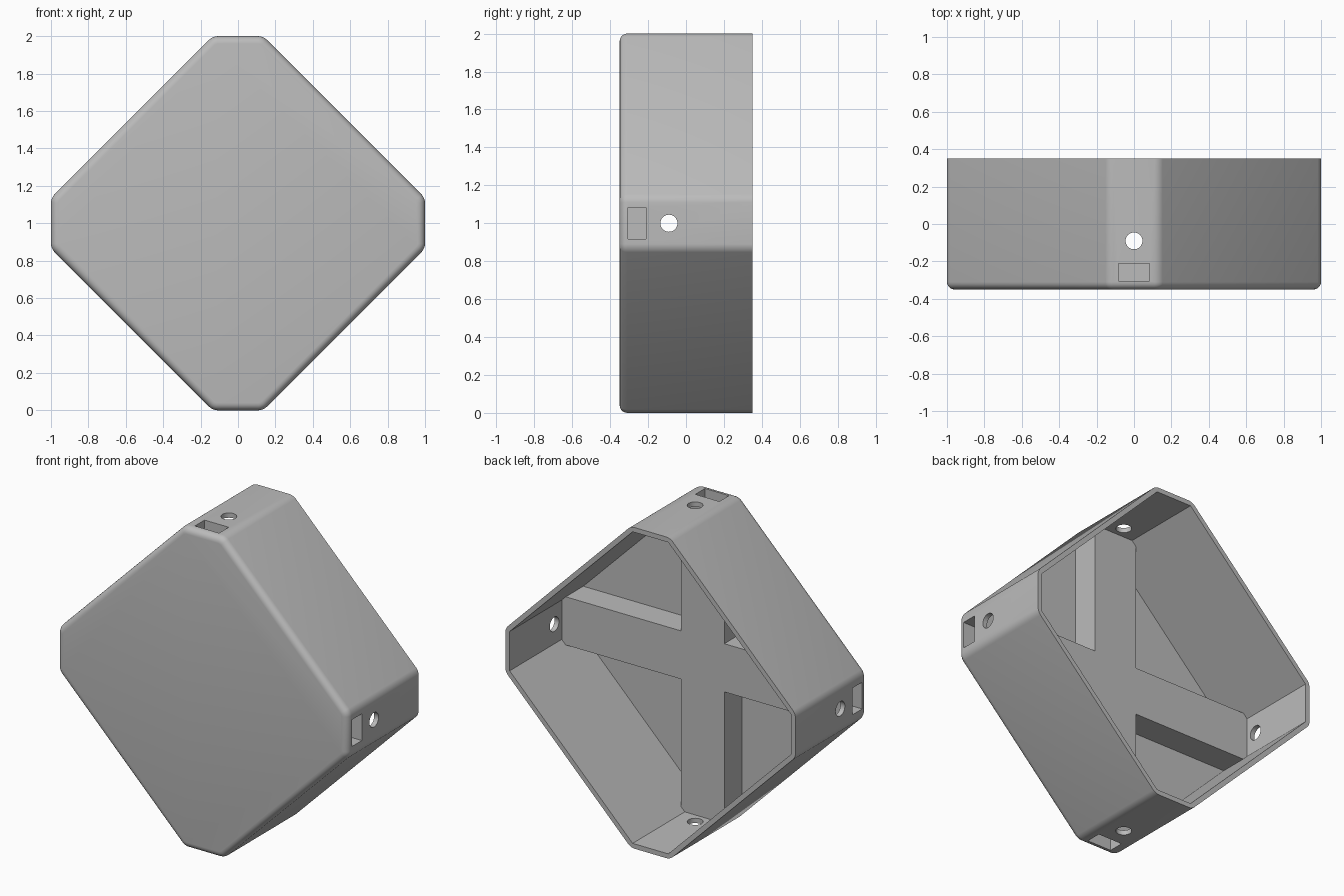
import bpy
import bmesh
from math import pi, radians
from mathutils import Matrix

BACK, FRONT = 0.35, -0.35
CENTRE_Z = 1.0
WALL = 0.03
CORNER = 0.135            # half width of each flat tip

cube = bpy.data.objects.get("Cube")
if cube:
    bpy.data.objects.remove(cube, do_unlink=True)

grey = bpy.data.materials.new("light grey")
grey.use_nodes = True
colour = (0.5, 0.5, 0.5, 1)
grey.diffuse_color = colour
grey.node_tree.nodes["Principled BSDF"].inputs["Base Color"].default_value = colour


def make_object(name, bm):
    bmesh.ops.recalc_face_normals(bm, faces=bm.faces)
    mesh = bpy.data.meshes.new(name)
    bm.to_mesh(mesh)
    bm.free()
    mesh.materials.append(grey)
    obj = bpy.data.objects.new(name, mesh)
    bpy.context.collection.objects.link(obj)
    return obj


def octagon_prism(tip, half, y0, y1):
    """Diamond with clipped tips, extruded along y."""
    corners = []
    for sx, sz in ((1, 1), (-1, 1), (-1, -1), (1, -1)):
        pair = [(sx * tip, sz * half), (sx * half, sz * tip)]
        corners += pair if sx * sz > 0 else pair[::-1]
    bm = bmesh.new()
    face = bm.faces.new([bm.verts.new((x, y0, CENTRE_Z + z)) for x, z in corners])
    out = bmesh.ops.extrude_face_region(bm, geom=[face])
    moved = [v for v in out["geom"] if isinstance(v, bmesh.types.BMVert)]
    bmesh.ops.translate(bm, verts=moved, vec=(0, y1 - y0, 0))
    bmesh.ops.recalc_face_normals(bm, faces=bm.faces)
    return bm


def box(name, x0, x1, y0, y1, z0, z1):
    bm = bmesh.new()
    size = Matrix.Diagonal((x1 - x0, y1 - y0, z1 - z0, 1))
    place = Matrix.Translation(((x0 + x1) / 2, (y0 + y1) / 2, (z0 + z1) / 2))
    bmesh.ops.create_cube(bm, size=1, matrix=place @ size)
    return make_object(name, bm)


def cut(target, cutter):
    cutter.hide_render = True
    bpy.context.view_layer.objects.active = target
    mod = target.modifiers.new("cut", "BOOLEAN")
    mod.operation = "DIFFERENCE"
    mod.solver = "EXACT"
    mod.object = cutter
    bpy.ops.object.modifier_apply(modifier=mod.name)
    bpy.data.objects.remove(cutter, do_unlink=True)


# Outer shell: softened long corners, then a rounded front rim
bm = octagon_prism(1.0, CORNER, FRONT, BACK)
long_edges = [e for e in bm.edges if abs(e.verts[0].co.y - e.verts[1].co.y) > 0.1]
bmesh.ops.bevel(bm, geom=long_edges, offset=0.025, segments=4, profile=0.5, affect="EDGES")
front_edges = [e for e in bm.edges if all(v.co.y < FRONT + 0.001 for v in e.verts)]
bmesh.ops.bevel(bm, geom=front_edges, offset=0.04, segments=5, profile=0.5, affect="EDGES")
shell = make_object("shell", bm)

# Cavity open at the back, leaving a raised cross of two bars inside
FLOOR, BAR_TOP, BAR = -0.335, -0.163, 0.15
inner_tip = 1.0 - WALL
inner_half = 1.0 + CORNER - WALL * 2 ** 0.5 - inner_tip
cavity = make_object("cavity", octagon_prism(inner_tip, inner_half, FLOOR, BACK + 0.1))
cut(cavity, box("upright_bar", -BAR, BAR, FRONT - 0.1, BAR_TOP, -0.2, 2.2))
cut(cavity, box("cross_bar", -1.2, 1.2, FRONT - 0.1, BAR_TOP, CENTRE_Z - BAR, CENTRE_Z + BAR))
cut(shell, cavity)

# Rectangular sockets in the four tips
SLOT, DEPTH = 0.083, 0.4
for side in (-1, 1):
    a, b = sorted((side * (1 - DEPTH), side * 1.1))
    cut(shell, box("side_socket", a, b, -0.305, -0.21, CENTRE_Z - SLOT, CENTRE_Z + SLOT))
    cut(shell, box("end_socket", -SLOT, SLOT, -0.305, -0.21, CENTRE_Z + a, CENTRE_Z + b))

# Round holes through opposite tip walls
for axis in ("Y", "Z"):
    bm = bmesh.new()
    turn = Matrix.Rotation(pi / 2 if axis == "Y" else 0, 4, "Y")
    bmesh.ops.create_cone(bm, cap_ends=True, segments=32, radius1=0.045, radius2=0.045,
                          depth=2.4, matrix=Matrix.Translation((0, -0.09, CENTRE_Z)) @ turn)
    cut(shell, make_object("hole", bm))

bpy.ops.object.select_all(action="DESELECT")
shell.select_set(True)
bpy.context.view_layer.objects.active = shell
bpy.ops.object.shade_smooth_by_angle(angle=radians(30))
